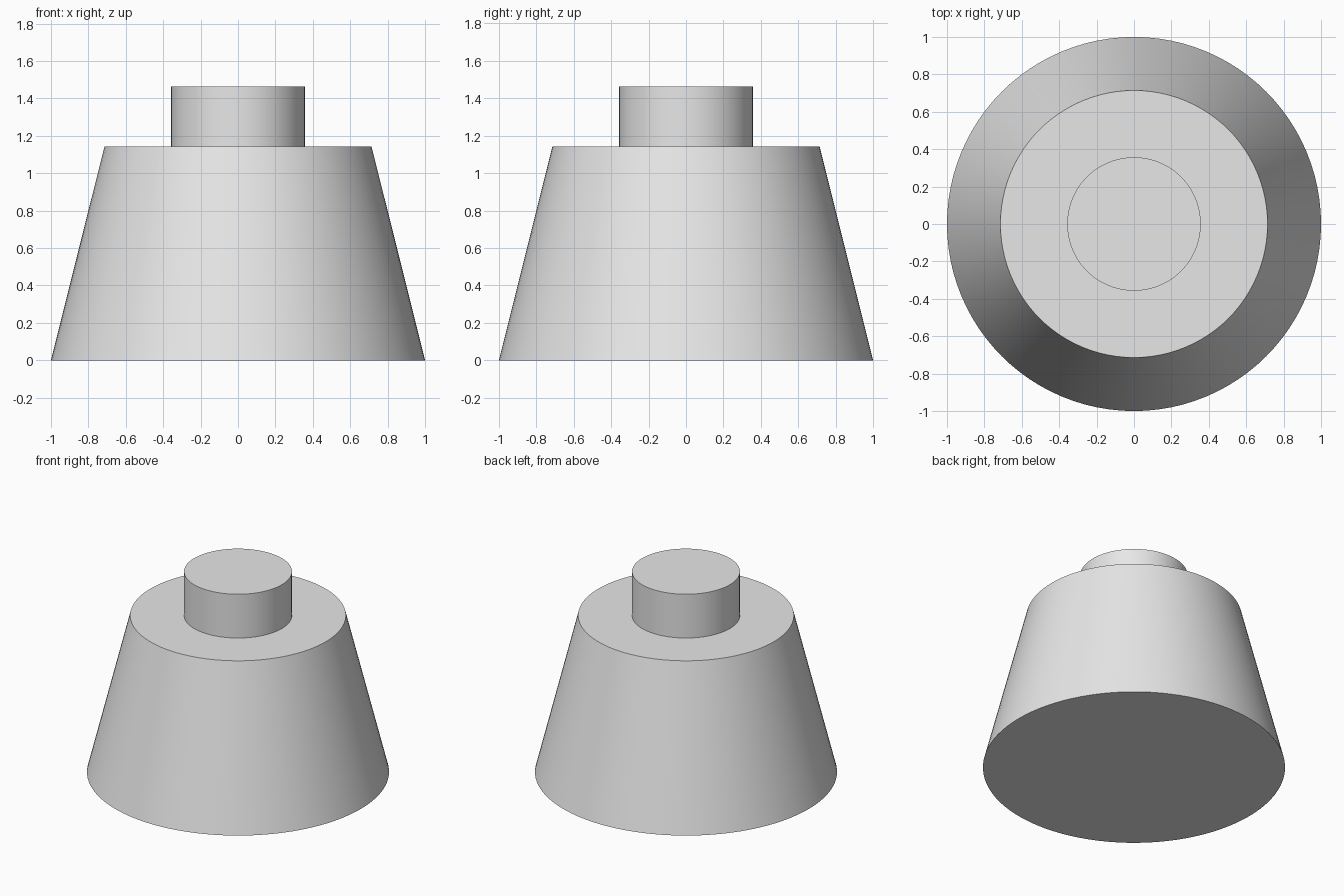
import bpy
import math

cube = bpy.data.objects.get("Cube")
if cube:
    bpy.data.objects.remove(cube, do_unlink=True)

# Single plain grey material
grey = bpy.data.materials.new("light_grey")
colour = (0.8, 0.8, 0.8, 1.0)
grey.use_nodes = True
grey.diffuse_color = colour
grey.node_tree.nodes["Principled BSDF"].inputs["Base Color"].default_value = colour


def round_part(name, r_bottom, r_top, z_bottom, z_top):
    """Capped cone or cylinder between two heights, smooth around its side."""
    bpy.ops.mesh.primitive_cone_add(
        vertices=96, radius1=r_bottom, radius2=r_top, depth=z_top - z_bottom,
        location=(0, 0, (z_bottom + z_top) / 2))
    part = bpy.context.object
    part.name = name
    part.data.name = name
    part.data.materials.append(grey)
    bpy.ops.object.shade_smooth_by_angle(angle=math.radians(30))
    return part


BODY_TOP = 1.143

# Tapered body
round_part("tapered_body", 1.0, 0.714, 0.0, BODY_TOP)

# Straight neck standing on the body
round_part("top_neck", 0.357, 0.357, BODY_TOP, 1.463)
